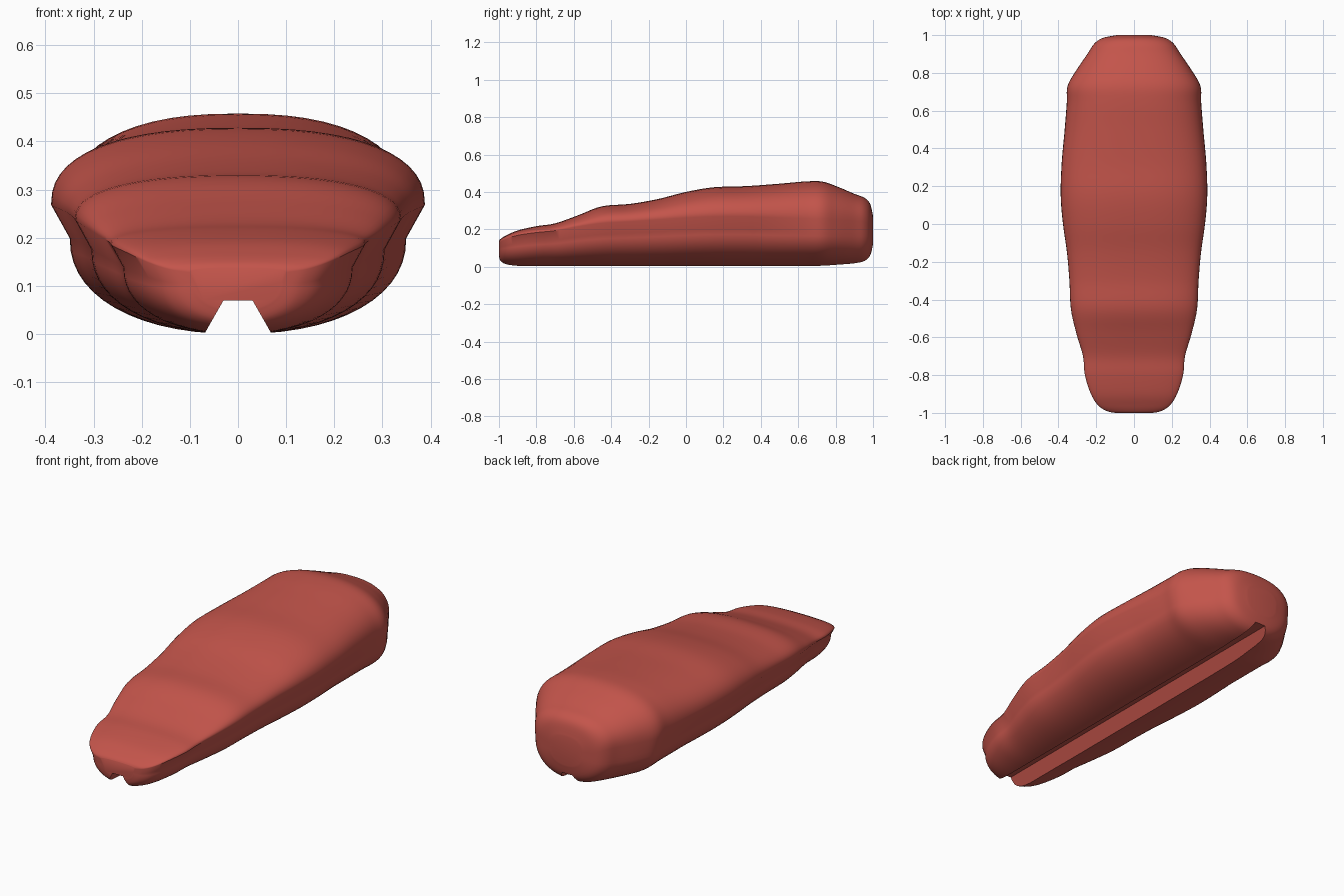
import bpy, bmesh, math

if "Cube" in bpy.data.objects:
    bpy.data.objects.remove(bpy.data.objects["Cube"])

# Stations along the body: y, half width, crease height, top, bottom
STATIONS = [
    (-1.0, 0.10, 0.128, 0.138, 0.050), (-0.99, 0.145, 0.135, 0.150, 0.024),
    (-0.96, 0.19, 0.150, 0.168, 0.008), (-0.90, 0.228, 0.168, 0.194, 0.0),
    (-0.80, 0.260, 0.183, 0.217, 0.0), (-0.70, 0.270, 0.193, 0.232, 0.0),
    (-0.58, 0.305, 0.215, 0.274, 0.0), (-0.45, 0.334, 0.233, 0.323, 0.0),
    (-0.30, 0.342, 0.242, 0.336, 0.0), (-0.15, 0.355, 0.252, 0.362, 0.0),
    (0.0, 0.376, 0.262, 0.400, 0.0), (0.15, 0.388, 0.268, 0.425, 0.0),
    (0.32, 0.383, 0.268, 0.431, 0.0), (0.50, 0.367, 0.262, 0.444, 0.0),
    (0.64, 0.356, 0.258, 0.456, 0.001), (0.73, 0.352, 0.255, 0.455, 0.003),
    (0.81, 0.308, 0.250, 0.428, 0.008), (0.90, 0.247, 0.245, 0.390, 0.015),
    (0.955, 0.210, 0.240, 0.368, 0.028), (0.985, 0.165, 0.225, 0.335, 0.06),
    (1.0, 0.09, 0.21, 0.27, 0.12),
]
STEPS, ARC = 5, 14


def spline(points, steps):
    """Catmull-Rom through tuples."""
    out = []
    for i in range(len(points) - 1):
        quad = [points[max(0, min(len(points) - 1, i + k))] for k in (-1, 0, 1, 2)]
        for s in range(steps):
            t = s / steps
            out.append([0.5 * (2 * b + (c - a) * t + (2 * a - 5 * b + 4 * c - d) * t * t
                               + (3 * b - a - 3 * c + d) * t ** 3)
                        for a, b, c, d in zip(*quad)])
    return out + [list(points[-1])]


def half_section(w, crease, top, bottom, y):
    """Right half from top centre to bottom centre."""
    pts = []
    for i in range(ARC + 1):
        a = math.pi / 2 * i / ARC
        pts.append((w * math.sin(a) ** (2 / 2.4),
                    crease + (top - crease) * max(math.cos(a), 0) ** (2 / 2.4)))
    fade = min(max((y - 0.4) / 0.4, 0), 1)
    k = 0.90 + 0.08 * fade
    z2 = crease - 0.26 * (crease - bottom)
    for i in range(ARC + 1):
        a = math.pi / 2 * i / ARC
        pts.append((k * w * max(math.cos(a), 0) ** (2 / 2.2),
                    z2 + (bottom - z2) * math.sin(a) ** (2 / 2.2)))
    return pts


def make_object(name, bm):
    bmesh.ops.recalc_face_normals(bm, faces=bm.faces)
    mesh = bpy.data.meshes.new(name)
    bm.to_mesh(mesh)
    bm.free()
    ob = bpy.data.objects.new(name, mesh)
    bpy.context.collection.objects.link(ob)
    return ob


# Lofted body
bm = bmesh.new()
rings = []
for y, w, crease, top, bottom in spline(STATIONS, STEPS):
    half = half_section(w, crease, top, bottom, y)
    outline = half + [(-x, z) for x, z in half[-2:0:-1]]
    rings.append([bm.verts.new((x, y, z)) for x, z in outline])
n = len(rings[0])
for a, b in zip(rings, rings[1:]):
    for i in range(n):
        j = (i + 1) % n
        bm.faces.new((a[i], a[j], b[j], b[i]))
bm.faces.new(rings[0])
bm.faces.new(rings[-1])
body = make_object("body", bm)

# Tapered groove along the underside
bm = bmesh.new()
profile = [(-0.0985, -0.05), (0.0985, -0.05), (0.03, 0.07), (-0.03, 0.07)]
ends = [[bm.verts.new((x, y, z)) for x, z in profile] for y in (-1.2, 1.2)]
for i in range(4):
    j = (i + 1) % 4
    bm.faces.new((ends[0][i], ends[0][j], ends[1][j], ends[1][i]))
bm.faces.new(ends[0])
bm.faces.new(ends[1])
cutter = make_object("groove_cutter", bm)
cutter.hide_render = True

cut = body.modifiers.new("groove", 'BOOLEAN')
cut.operation = 'DIFFERENCE'
cut.object = cutter
cut.solver = 'EXACT'
bpy.context.view_layer.objects.active = body
body.select_set(True)
cutter.select_set(False)
bpy.ops.object.modifier_apply(modifier=cut.name)
bpy.data.objects.remove(cutter)

# Red finish and smooth shading
red = bpy.data.materials.new("red")
red.diffuse_color = (0.55, 0.09, 0.07, 1)
red.use_nodes = True
red.node_tree.nodes["Principled BSDF"].inputs["Base Color"].default_value = red.diffuse_color
body.data.materials.clear()
body.data.materials.append(red)
bpy.ops.object.shade_smooth_by_angle(angle=math.radians(40))
